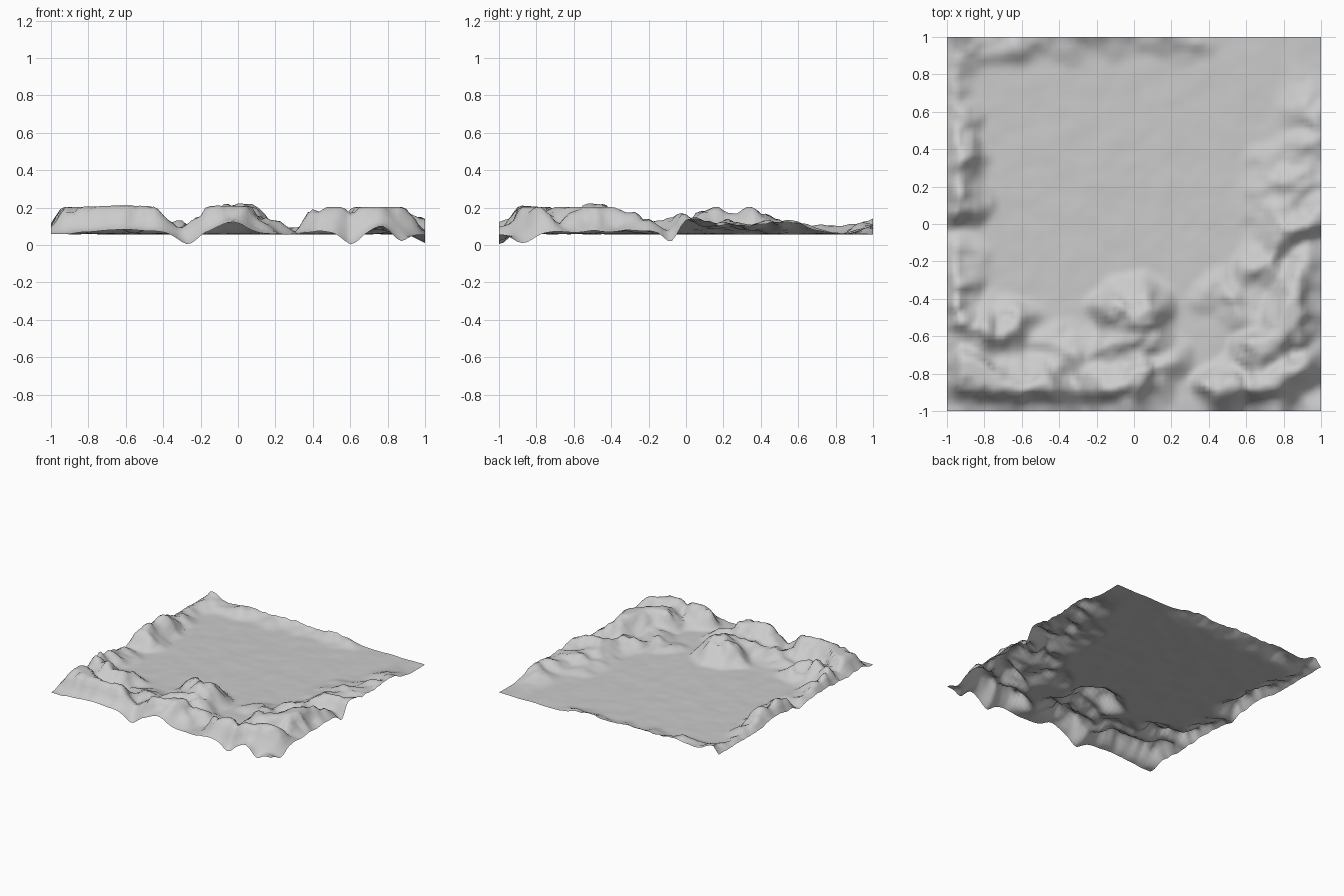
import bpy, bmesh, math
from mathutils import Vector, noise

FLOOR, CAP, N = 0.058, 0.203, 80

# ridges: x0, y0, x1, y1, half width, height above the valley floor
RIDGES = [
    (-0.93, -0.80, -0.70, -0.84, 0.19, 0.14),   # front left
    (-0.70, -0.84, -0.46, -0.87, 0.17, 0.14),
    (-0.92, -0.57, -0.66, -0.56, 0.19, 0.12),
    (-0.40, -0.68, -0.22, -0.70, 0.15, 0.06),
    (-0.16, -0.86, 0.04, -0.82, 0.19, 0.13),    # front middle
    (-0.10, -0.64, 0.10, -0.66, 0.17, 0.10),
    (0.06, -0.82, 0.20, -0.72, 0.13, 0.07),
    (-0.06, -0.45, 0.04, -0.47, 0.20, 0.165),   # middle knoll
    (0.45, -0.89, 0.50, -0.84, 0.15, 0.16),     # front right
    (0.70, -0.86, 0.92, -0.76, 0.17, 0.16),
    (0.66, -0.68, 0.93, -0.46, 0.16, 0.14),
    (0.82, -0.50, 0.92, -0.26, 0.18, 0.14),
    (0.48, -0.38, 0.60, -0.46, 0.17, 0.06),
    (0.68, -0.24, 0.76, -0.05, 0.15, 0.08),     # right
    (0.80, 0.00, 1.00, 0.03, 0.18, 0.09),
    (0.76, 0.20, 0.96, 0.30, 0.24, 0.06),
    (0.98, 0.30, 0.98, 0.60, 0.26, 0.05),
    (-0.95, 0.12, -0.95, 0.36, 0.18, 0.15),     # left rim
    (-0.96, -0.45, -0.96, -0.22, 0.17, 0.10),
    (-0.98, 0.38, -0.98, 0.95, 0.17, 0.055),
    (-0.94, 0.97, -0.90, 0.96, 0.14, 0.07),     # back rim
    (-0.90, 0.99, 0.30, 0.99, 0.13, 0.045),
]
# hollows (negative depth raises the edge): x, y, radius, depth
HOLLOWS = [(-0.27, -1, 0.08, 0.055), (0.60, -1, 0.08, 0.055), (0.87, -1, 0.06, 0.04),
           (1, -0.86, 0.09, 0.06), (1, -0.08, 0.06, 0.05), (0.80, -0.19, 0.08, 0.05),
           (-0.03, -1, 0.13, -0.055), (0.77, -1, 0.08, -0.035), (-0.60, -1, 0.20, -0.015)]


def ridge_height(p, ridge):
    a, b = Vector(ridge[0:2]), Vector(ridge[2:4])
    t = max(0, min(1, (p - a).dot(b - a) / (b - a).length_squared))
    k = max(0, 1 - (p - a.lerp(b, t)).length / ridge[4])
    return ridge[5] * k * (0.6 + 1.2 * k - 0.8 * k * k)


def height(x, y):
    wx = noise.noise((x * 6, y * 6, 3.1)) * 0.07
    wy = noise.noise((x * 6, y * 6, 8.7)) * 0.07
    p = Vector((x + wx, y + wy))
    hs = sorted((ridge_height(p, r) for r in RIDGES), reverse=True)
    h = hs[0] + 0.35 * hs[1]
    # rugged detail on the hills, faint waves on the floor
    rough = noise.noise((x * 8, y * 8, 1.3)) + 0.7 * noise.noise((x * 17, y * 17, 5.2))
    h += rough * (0.003 + 0.5 * min(h, 0.12))
    z = FLOOR + max(h, -0.003)
    knoll = math.hypot(x, y + 0.46) < 0.2
    z = min(z, CAP + (0.018 if knoll else 0))
    # outer slopes along the front, right and left edges
    right = (1 - x) + max(0, y + 0.1)
    left = (1 + x) * 1.4 + 0.03
    for d in (y + 1, right, left):
        k = max(0, 1 - d / 0.11)
        z += (0.065 - z) * 0.85 * k if z > 0.065 else 0
    for hx, hy, r, depth in HOLLOWS:
        z -= depth * math.exp(-((x - hx) ** 2 + (y - hy) ** 2) / (r * r) * 1.5)
    return min(max(z, 0.0), 0.222)


# terrain sheet
bm = bmesh.new()
bmesh.ops.create_grid(bm, x_segments=N, y_segments=N, size=1)
for v in bm.verts:
    v.co.z = height(v.co.x, v.co.y)
for f in bm.faces:
    f.smooth = True
mesh = bpy.data.meshes.new("terrain")
bm.to_mesh(mesh)
bm.free()
bpy.context.collection.objects.link(bpy.data.objects.new("terrain", mesh))
